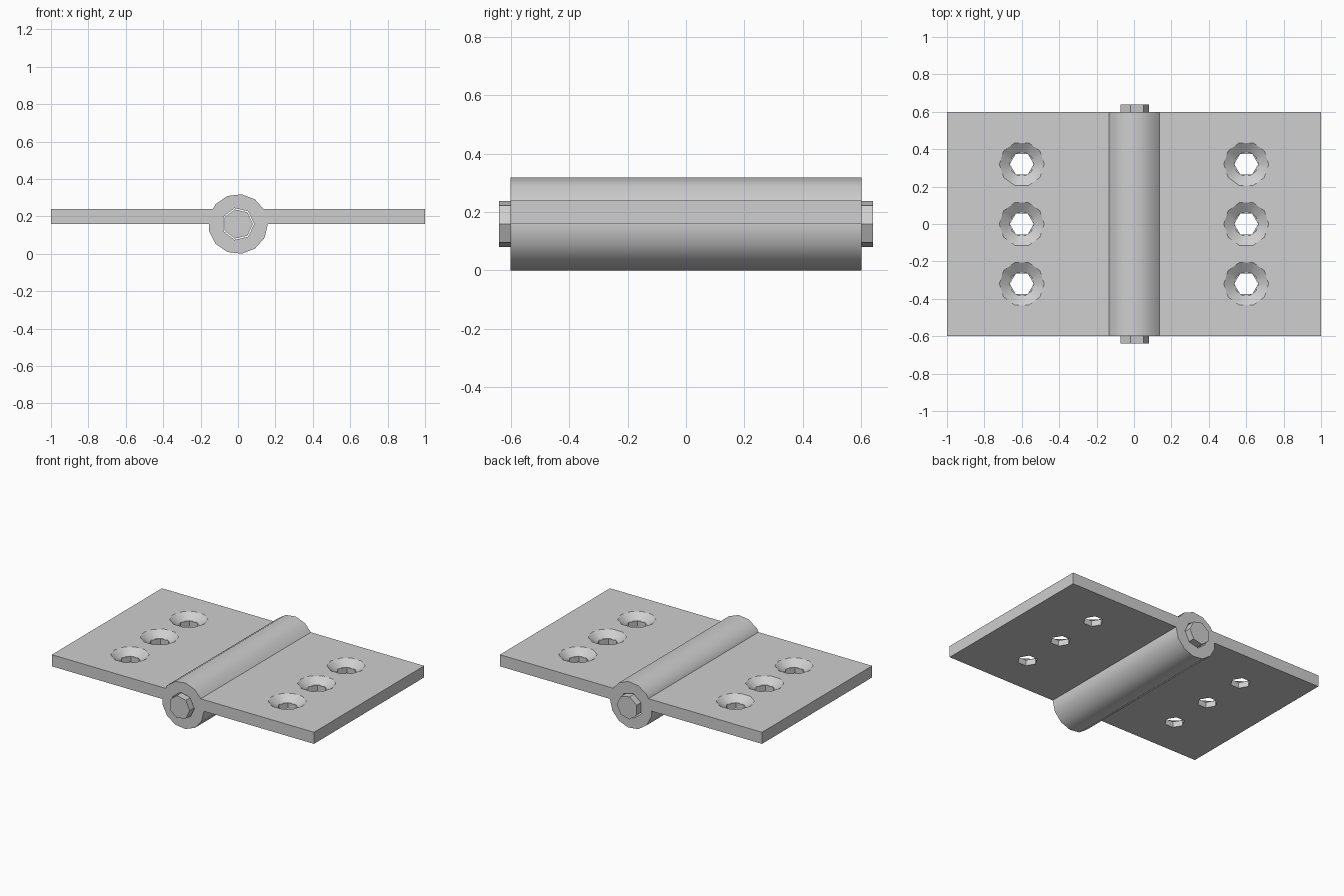
import bpy
import bmesh
from math import cos, sin, pi, radians

cube = bpy.data.objects.get("Cube")
if cube:
    bpy.data.objects.remove(cube, do_unlink=True)

AXIS_Z = 0.159          # height of the hinge axis
TOP, BOTTOM = 0.24, 0.16  # faces of the leaves

steel = bpy.data.materials.new("grey_steel")
steel.use_nodes = True
GREY = (0.62, 0.62, 0.62, 1)
steel.diffuse_color = GREY
steel.node_tree.nodes["Principled BSDF"].inputs["Base Color"].default_value = GREY


def finish(name, bm):
    bmesh.ops.recalc_face_normals(bm, faces=bm.faces)
    mesh = bpy.data.meshes.new(name)
    bm.to_mesh(mesh)
    bm.free()
    mesh.materials.append(steel)
    obj = bpy.data.objects.new(name, mesh)
    bpy.context.collection.objects.link(obj)
    return obj


def prism(name, sides, r0, r1, start, end, place):
    """Closed frustum; place(u, v, t) maps ring and axis positions to space."""
    bm = bmesh.new()
    rings = []
    for r, t in ((r0, start), (r1, end)):
        angles = [2 * pi * i / sides for i in range(sides)]
        rings.append([bm.verts.new(place(r * cos(a), r * sin(a), t)) for a in angles])
    low, high = rings
    for i in range(sides):
        j = (i + 1) % sides
        bm.faces.new((low[i], low[j], high[j], high[i]))
    bm.faces.new(low)
    bm.faces.new(high)
    return finish(name, bm)


def along_hinge(u, v, t):
    return (u, t, AXIS_Z + v)


def combine(target, other, operation):
    mod = target.modifiers.new(operation.title(), 'BOOLEAN')
    mod.operation = operation
    mod.solver = 'EXACT'
    mod.object = other
    bpy.context.view_layer.objects.active = target
    bpy.ops.object.modifier_apply(modifier=mod.name)
    bpy.data.objects.remove(other, do_unlink=True)


def smooth(obj):
    bpy.ops.object.select_all(action='DESELECT')
    obj.select_set(True)
    bpy.context.view_layer.objects.active = obj
    bpy.ops.object.shade_smooth_by_angle(angle=radians(32))


# Two flat leaves joined through the knuckle
bm = bmesh.new()
bmesh.ops.create_cube(bm, size=1)
for v in bm.verts:
    v.co = (v.co.x * 2, v.co.y * 1.2, (TOP + BOTTOM) / 2 + v.co.z * (TOP - BOTTOM))
leaves = finish("hinge_leaves", bm)
combine(leaves, prism("knuckle", 13, 0.16, 0.16, -0.6, 0.6, along_hinge), 'UNION')

# Bore for the pin
combine(leaves, prism("pin_bore", 7, 0.087, 0.087, -0.7, 0.7, along_hinge), 'DIFFERENCE')

# Countersunk screw holes, three on each leaf
for x in (-0.6, 0.6):
    for y in (-0.32, 0, 0.32):
        def upright(u, v, t):
            return (x + u, y + v, t)
        combine(leaves, prism("countersink", 10, 0.065, 0.1338, 0.2, 0.25, upright), 'DIFFERENCE')
        combine(leaves, prism("screw_hole", 6, 0.064, 0.064, 0.1, 0.23, upright), 'DIFFERENCE')
smooth(leaves)

# Hinge pin poking out at both ends
pin = prism("hinge_pin", 7, 0.08, 0.08, -0.64, 0.64, along_hinge)
smooth(pin)
